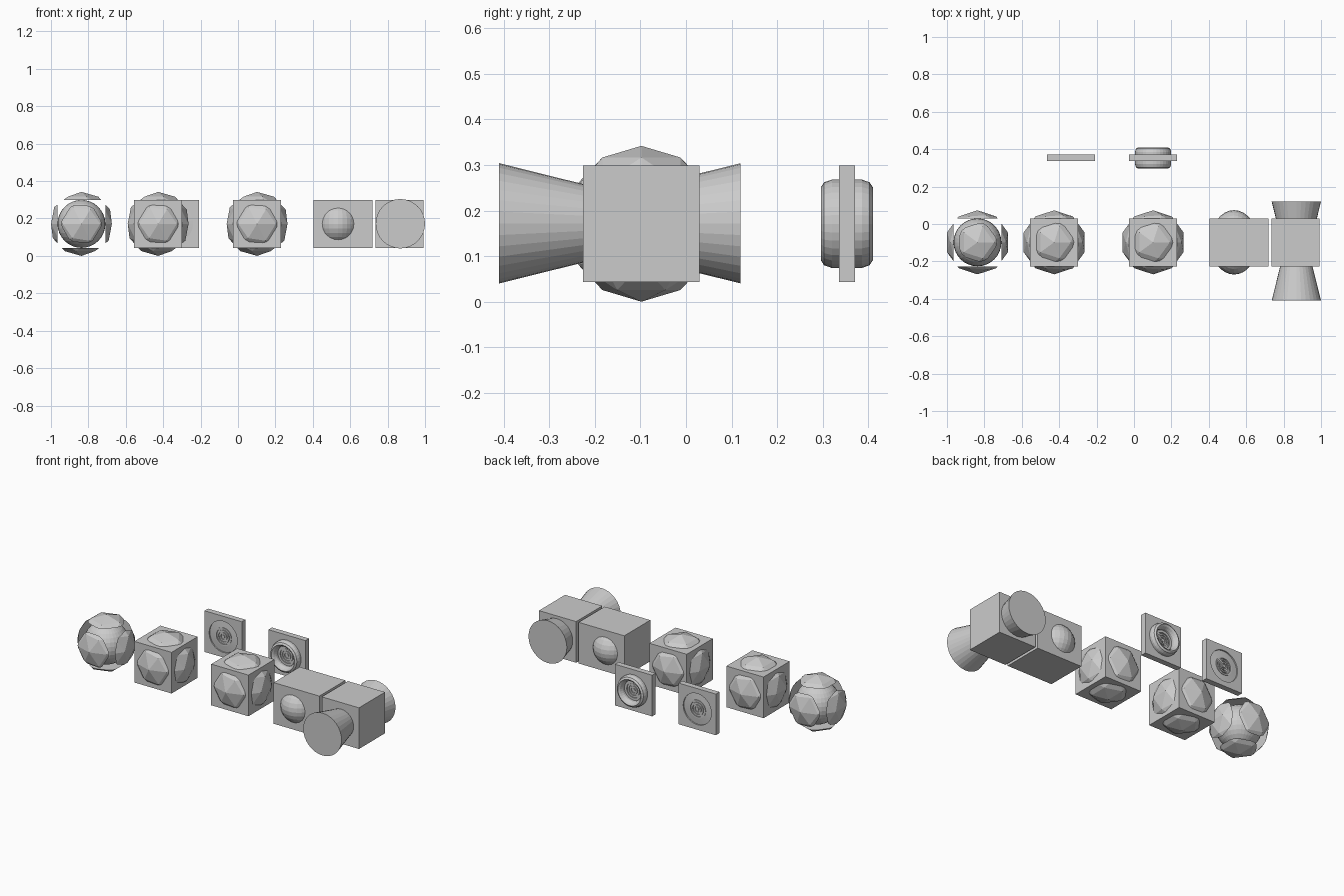
import bpy, bmesh, math
from mathutils import Vector

if "Cube" in bpy.data.objects:
    bpy.data.objects.remove(bpy.data.objects["Cube"])

Y, Z, H, R = -0.098, 0.171, 0.128, 0.171   # row centre, cube half size, ball radius
BACK = 0.353                               # centre of the rear plates


def active(name):
    ob = bpy.context.object
    ob.name = name
    return ob


def box(name, lo, hi):
    lo, hi = Vector(lo), Vector(hi)
    bpy.ops.mesh.primitive_cube_add(size=1, location=(lo + hi) / 2)
    ob = active(name)
    ob.scale = hi - lo
    bpy.ops.object.transform_apply(location=False, rotation=False, scale=True)
    return ob


def cube(name, x):
    return box(name, (x - H, Y - H, Z - H), (x + H, Y + H, Z + H))


def ico(name, x):
    bpy.ops.mesh.primitive_ico_sphere_add(subdivisions=2, radius=R, location=(x, Y, Z))
    return active(name)


def ball(name, x, sy=1):
    bpy.ops.mesh.primitive_uv_sphere_add(segments=32, ring_count=16, radius=0.128, location=(x, Y, Z))
    ob = active(name)
    ob.scale.y = sy
    bpy.ops.object.transform_apply(location=False, rotation=False, scale=True)
    return ob


def lathe(name, profiles, centre, closed=True, n=32):
    """Spin (radius, y) profiles around the y axis; open profiles get end caps."""
    bm = bmesh.new()
    for prof in profiles:
        rings = []
        for r, y in prof:
            rings.append([bm.verts.new((r * math.cos(2 * math.pi * k / n), y,
                                        r * math.sin(2 * math.pi * k / n))) for k in range(n)])
        pairs = list(zip(rings, rings[1:]))
        if closed:
            pairs.append((rings[-1], rings[0]))
        else:
            bm.faces.new(rings[0])
            bm.faces.new(rings[-1])
        for a, b in pairs:
            for k in range(n):
                j = (k + 1) % n
                bm.faces.new((a[k], a[j], b[j], b[k]))
    bmesh.ops.recalc_face_normals(bm, faces=bm.faces)
    me = bpy.data.meshes.new(name)
    bm.to_mesh(me)
    bm.free()
    ob = bpy.data.objects.new(name, me)
    ob.location = centre
    bpy.context.collection.objects.link(ob)
    return ob


def combine(ob, other, op):
    bpy.context.view_layer.update()
    m = ob.modifiers.new("bool", 'BOOLEAN')
    m.operation, m.object, m.solver = op, other, 'EXACT'
    bpy.ops.object.select_all(action='DESELECT')
    bpy.context.view_layer.objects.active = ob
    ob.select_set(True)
    bpy.ops.object.modifier_apply(modifier=m.name)
    bpy.data.objects.remove(other, do_unlink=True)
    return ob


# Far left: six faceted caps around a ball
combine(ico("faceted_caps", -0.837), cube("cutter", -0.837), 'DIFFERENCE')
ball("inner_ball", -0.837)

# Two cubes merged with faceted balls
for label, x in (("left", -0.427), ("middle", 0.102)):
    combine(cube(label + "_faceted_cube", x), ico("joined_ball", x), 'UNION')

# Long block with a stretched ball through it
block = box("long_block", (0.404, Y - H, Z - H), (0.718, Y + H, Z + H))
combine(block, ball("joined_ball", 0.535, 1.345), 'UNION')

# Right cube with an hourglass through it
hourglass = lathe("hourglass", [[(0.132, -0.265), (0.066, 0), (0.132, 0.265)]],
                  (0.868, -0.145, Z + 0.001), closed=False)
combine(cube("hourglass_cube", 0.863), hourglass, 'UNION')

# Rear plates with concentric rings on both faces
T = 0.0175
grooves = [[(a, s * (T - 0.006)), (b, s * (T - 0.006)), (b, s * 0.03), (a, s * 0.03)]
           for a, b in ((0.010, 0.017), (0.025, 0.032), (0.040, 0.047)) for s in (1, -1)]
recess = [[(0.056, s * (T - 0.004)), (0.097, s * (T - 0.008)), (0.097, s * 0.03), (0.056, s * 0.03)]
          for s in (1, -1)]
half = [(0.097, 0.033), (0.091, 0.050), (0.080, 0.057), (0.070, 0.050), (0.062, 0.033)]
rim = half + [(r, -y) for r, y in reversed(half)]

for name, x in (("engraved_plate", -0.337), ("rimmed_plate", 0.102)):
    plate = box(name, (x - H, BACK - T, Z - H), (x + H, BACK + T, Z + H))
    cuts = grooves + (recess if name == "engraved_plate" else [])
    combine(plate, lathe("cutter", cuts, (x, BACK, Z)), 'DIFFERENCE')
    if name == "rimmed_plate":
        combine(plate, lathe("rim", [rim], (x, BACK, Z)), 'UNION')
